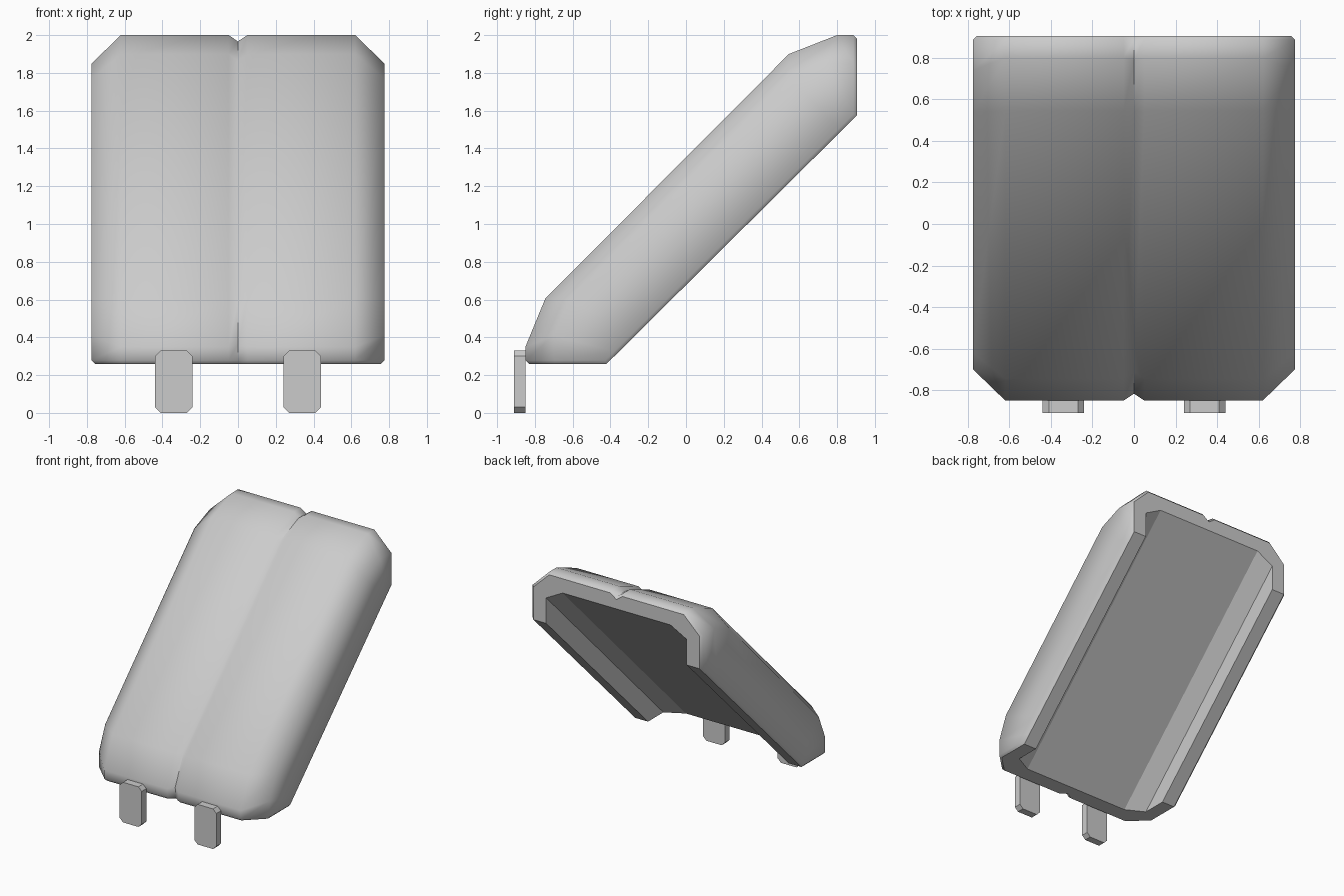
import bpy, bmesh, math
from mathutils import Vector

cube = bpy.data.objects.get("Cube")
if cube:
    bpy.data.objects.remove(cube)

grey = bpy.data.materials.new("light_grey")
grey.use_nodes = True
COLOUR = (0.6, 0.6, 0.6, 1)
grey.diffuse_color = COLOUR
grey.node_tree.nodes["Principled BSDF"].inputs["Base Color"].default_value = COLOUR


def finish(name, bm):
    bmesh.ops.recalc_face_normals(bm, faces=bm.faces[:])
    mesh = bpy.data.meshes.new(name)
    bm.to_mesh(mesh)
    bm.free()
    mesh.materials.append(grey)
    obj = bpy.data.objects.new(name, mesh)
    bpy.context.collection.objects.link(obj)
    return obj


# Side-on (y, z) paths of the shell: top skin, shoulder below the chamfer, lower rim
skin = [(-.85, .26), (-.85, .35), (-.745, .605), (.545, 1.9), (.8, 2), (.905, 2)]
shoulder = [(-.7, .26), (-.7, .41), (-.62, .6), (.54, 1.77), (.74, 1.85), (.905, 1.85)]
rim_start, rim_end = Vector((-.42, .26)), Vector((.905, 1.575))
HALF, FLAT, SEAM, DEPTH = .775, .62, .05, .036

bm = bmesh.new()


def loop(half_section):
    """Mirror a half section, listed from the middle outwards, into a full row."""
    left = [bm.verts.new((-x, y, z)) for x, y, z in reversed(half_section) if x > 0]
    return left + [bm.verts.new(p) for p in half_section]


# Padded outer shell with a V seam down the middle
rows = []
for i, (top, side) in enumerate(zip(skin, shoulder)):
    t = (0, .04, .12, .85, .94, 1)[i]
    low = rim_start.lerp(rim_end, t)
    inward = (Vector(side) - Vector(top)).normalized() * DEPTH
    groove = Vector(top) + inward
    rows.append(loop([(0, *groove), (SEAM, *top), (FLAT, *top), (HALF, *side), (HALF, *low)]))

# Flat-floored hollow running through the underside
inner = [loop([(.49, -.7, .26), (.64, -.62, .26), (.64, *rim_start)]),
         loop([(.49, .905, 1.865), (.64, .905, 1.785), (.64, *rim_end)])]

for sheet in (rows, inner):
    for a, b in zip(sheet, sheet[1:]):
        for j in range(len(a) - 1):
            f = bm.faces.new((a[j], a[j + 1], b[j + 1], b[j]))
            f.smooth = sheet is rows

# End rims and the lower strips joining outer shell to hollow
for r, n in ((rows[0], inner[0]), (rows[-1], inner[1])):
    bm.faces.new(r + n[::-1])
for k in (0, -1):
    bm.faces.new([r[k] for r in rows] + [inner[1][k], inner[0][k]])

# Small bevel around the outside of the rim
bmesh.ops.recalc_face_normals(bm, faces=bm.faces[:])
edge = [e for e in bm.edges if len({f.smooth for f in e.link_faces}) == 2]
made = bmesh.ops.bevel(bm, geom=edge, offset=.018, offset_type='OFFSET', segments=1,
                       affect='EDGES', clamp_overlap=True)
for f in made["faces"]:
    f.smooth = True
for e in bm.edges:
    e.smooth = e.calc_face_angle(0) < math.radians(55)
finish("padded_shell", bm)

# Two clipped-corner tabs at the front foot
for side, name in ((-1, "right_tab"), (1, "left_tab")):
    bm = bmesh.new()
    bmesh.ops.create_cube(bm, size=1)
    for v in bm.verts:
        v.co = (side * .34 + v.co.x * .2, -.88 + v.co.y * .06, .165 + v.co.z * .33)
    corners = [e for e in bm.edges if abs(e.verts[0].co.y - e.verts[1].co.y) > .05]
    bmesh.ops.bevel(bm, geom=corners, offset=.03, segments=1, affect='EDGES')
    finish(name, bm)
